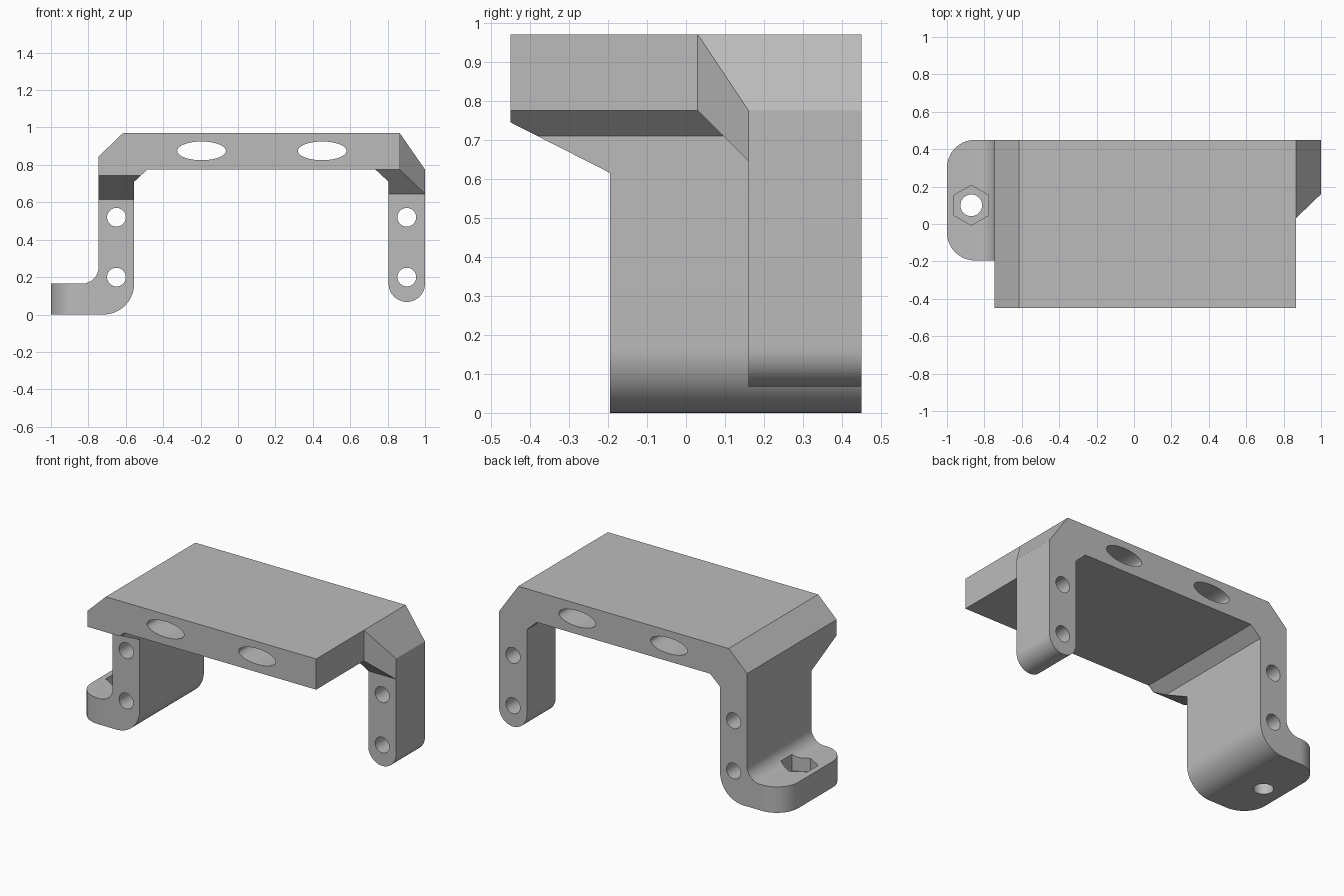
import bpy, bmesh
from math import cos, sin, radians
from mathutils import Vector

cube = bpy.data.objects.get("Cube")
if cube:
    bpy.data.objects.remove(cube, do_unlink=True)

grey = bpy.data.materials.new("grey plastic")
grey.use_nodes = True
COLOR = (0.5, 0.5, 0.5, 1)
grey.diffuse_color = COLOR
grey.node_tree.nodes["Principled BSDF"].inputs["Base Color"].default_value = COLOR

# Where the two profile coordinates and the extrusion depth go
PLANES = {
    "xz": lambda a, b, d: (a, d, b),
    "yz": lambda a, b, d: (d, a, b),
    "xy": lambda a, b, d: (a, b, d),
}


def prism(name, plane, points, start, end):
    """Extrude a closed profile between two depths."""
    place = PLANES[plane]
    bm = bmesh.new()
    face = bm.faces.new([bm.verts.new(place(a, b, start)) for a, b in points])
    ext = bmesh.ops.extrude_face_region(bm, geom=[face])
    shift = Vector(place(0, 0, end - start))
    bmesh.ops.translate(bm, vec=shift, verts=[g for g in ext["geom"] if isinstance(g, bmesh.types.BMVert)])
    bmesh.ops.recalc_face_normals(bm, faces=bm.faces)
    mesh = bpy.data.meshes.new(name)
    bm.to_mesh(mesh)
    bm.free()
    mesh.materials.append(grey)
    obj = bpy.data.objects.new(name, mesh)
    bpy.context.collection.objects.link(obj)
    return obj


def arc(cx, cy, rx, a0, a1, ry=None, n=16):
    ry = ry or rx
    angles = [radians(a0 + (a1 - a0) * i / n) for i in range(n + 1)]
    return [(cx + rx * cos(t), cy + ry * sin(t)) for t in angles]


def ring(cx, cy, rx, ry=None, n=40, turn=0):
    return arc(cx, cy, rx, turn, turn + 360, ry, n)[:-1]


TOP, UNDER = 0.97, 0.775
FRONT, BACK = -0.45, 0.45
LEG_FRONT = -0.195          # front of the wide leg
OUT, INN = -0.745, -0.555   # outer and inner side of the wide leg
FOOT = 0.165                # foot thickness

# Whole bracket cross-section: foot, wide leg, deck, narrow leg
profile = [(-1, 0)]
profile += arc(INN - 0.165, 0.165, 0.165, -90, 0)
profile += [(INN, 0.71), (-0.485, UNDER), (0.735, UNDER), (0.805, 0.71)]
profile += arc(0.9025, 0.165, 0.0975, 180, 360, n=24)
profile += [(1, UNDER), (0.865, TOP), (-0.615, TOP), (OUT, 0.845)]
profile += arc(OUT - 0.09, FOOT + 0.09, 0.09, 0, -90)
profile += [(-1, FOOT)]
bracket = prism("bracket", "xz", profile, FRONT, BACK)

cutters = []


def cut(name, plane, points, start, end):
    obj = prism(name, plane, points, start, end)
    obj.hide_render = True
    cutters.append(obj)


# Space in front of the wide leg, with a sloping brace left under the deck
cut("wide_leg_relief", "yz",
    [(-0.5, 0.77), (LEG_FRONT, 0.615), (LEG_FRONT, -0.1), (-0.5, -0.1)], -1.1, -0.3)

# Space in front of the narrow leg: sloped below, slanted at the side
cut("narrow_leg_relief", "yz",
    [(-0.5, UNDER), (0.03, UNDER), (0.16, 0.645), (0.16, -0.1), (-0.5, -0.1)], 0.6, 1.1)
cut("deck_side_relief", "xy",
    [(0.865, -0.5), (0.865, 0.03), (1.0, 0.16), (1.135, 0.29), (1.135, -0.5)], 0.6, 1.1)

# Rounded foot corners
R = 0.15
cut("foot_front_corner", "xy",
    arc(-1 + R, LEG_FRONT + R, R, 180, 270) + [(-1 + R, -0.3), (-1.1, -0.3), (-1.1, LEG_FRONT + R)], -0.1, 0.3)
cut("foot_back_corner", "xy",
    arc(-1 + R, BACK - R, R, 180, 90) + [(-1 + R, 0.55), (-1.1, 0.55), (-1.1, BACK - R)], -0.1, 0.3)

# Bolt hole and hexagonal nut pocket in the foot
cut("bolt_hole", "xy", ring(-0.87, 0.1, 0.058), -0.1, 0.3)
cut("nut_pocket", "xy", ring(-0.87, 0.1, 0.107, n=6, turn=30), 0.08, 0.3)

# Round holes through the legs
for x in (-0.65, 0.9025):
    for z in (0.2, 0.52):
        cut("leg_hole", "xz", ring(x, z, 0.05), -0.5, 0.5)

# Oval slots through the deck
for x in (-0.195, 0.45):
    cut("deck_slot", "xz", ring(x, 0.875, 0.13, 0.05, n=56), -0.5, 0.5)

# Cut everything, bake the result and remove the cutters
for cutter in cutters:
    mod = bracket.modifiers.new(cutter.name, "BOOLEAN")
    mod.operation = "DIFFERENCE"
    mod.solver = "EXACT"
    mod.object = cutter
depsgraph = bpy.context.evaluated_depsgraph_get()
baked = bpy.data.meshes.new_from_object(bracket.evaluated_get(depsgraph))
bracket.modifiers.clear()
bracket.data = baked
for cutter in cutters:
    bpy.data.objects.remove(cutter, do_unlink=True)

# Smooth the rounds, keep the corners crisp
bpy.ops.object.select_all(action="DESELECT")
bracket.select_set(True)
bpy.context.view_layer.objects.active = bracket
bpy.ops.object.shade_smooth_by_angle(angle=radians(25))
